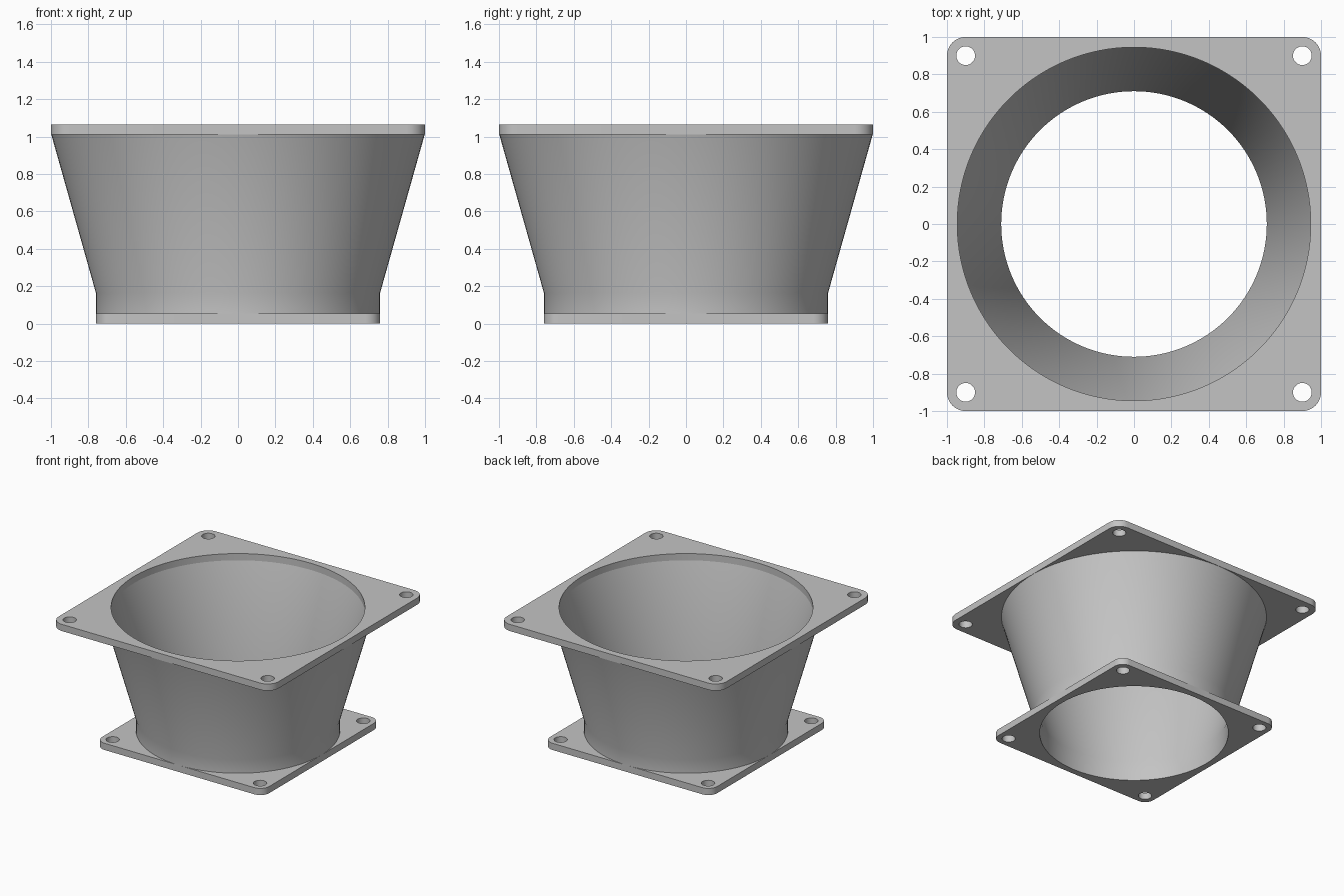
import bpy, bmesh
from math import cos, sin, pi, radians

if "Cube" in bpy.data.objects:
    bpy.data.objects.remove(bpy.data.objects["Cube"], do_unlink=True)

grey = bpy.data.materials.new("light grey")
grey.use_nodes = True
grey.diffuse_color = (0.55, 0.55, 0.55, 1)
grey.node_tree.nodes["Principled BSDF"].inputs["Base Color"].default_value = (0.55, 0.55, 0.55, 1)

SEGMENTS = 128


def select_only(obj):
    bpy.ops.object.select_all(action="DESELECT")
    obj.select_set(True)
    bpy.context.view_layer.objects.active = obj


def arc(cx, cy, r, start, end, steps):
    angles = [start + (end - start) * i / steps for i in range(steps + 1)]
    return [(cx + r * cos(a), cy + r * sin(a)) for a in angles]


def circle(cx, cy, r, n):
    return arc(cx, cy, r, 0, 2 * pi, n)[:-1]


def flange(name, half, corner, opening, hole_offset, hole_r, z0, z1):
    """Rounded square plate with a central opening and four screw holes."""
    c = half - corner
    outline = []
    for i, (sx, sy) in enumerate([(1, 1), (-1, 1), (-1, -1), (1, -1)]):
        outline += arc(sx * c, sy * c, corner, i * pi / 2, (i + 1) * pi / 2, 10)
    loops = [outline, circle(0, 0, opening, SEGMENTS)]
    loops += [circle(sx * hole_offset, sy * hole_offset, hole_r, 32)
              for sx in (-1, 1) for sy in (-1, 1)]

    curve = bpy.data.curves.new(name, "CURVE")
    curve.dimensions = "2D"
    curve.fill_mode = "BOTH"
    curve.extrude = (z1 - z0) / 2
    for loop in loops:
        spline = curve.splines.new("POLY")
        spline.points.add(len(loop) - 1)
        for point, (x, y) in zip(spline.points, loop):
            point.co = (x, y, 0, 1)
        spline.use_cyclic_u = True
    curve.materials.append(grey)
    obj = bpy.data.objects.new(name, curve)
    obj.location.z = (z0 + z1) / 2
    bpy.context.collection.objects.link(obj)
    select_only(obj)
    bpy.ops.object.convert(target="MESH")
    obj = bpy.context.object
    # Weld the caps to the rims
    bm = bmesh.new()
    bm.from_mesh(obj.data)
    bmesh.ops.remove_doubles(bm, verts=bm.verts, dist=0.0001)
    bmesh.ops.recalc_face_normals(bm, faces=bm.faces)
    bm.to_mesh(obj.data)
    bm.free()
    bpy.ops.object.shade_smooth_by_angle(angle=radians(30))


def revolve(name, profile):
    """Closed (radius, height) profile turned around the z axis."""
    bm = bmesh.new()
    rings = [[bm.verts.new((x, y, z)) for x, y in circle(0, 0, r, SEGMENTS)]
             for r, z in profile]
    for a, b in zip(rings, rings[1:] + rings[:1]):
        for i in range(SEGMENTS):
            j = (i + 1) % SEGMENTS
            bm.faces.new((a[i], a[j], b[j], b[i]))
    bmesh.ops.recalc_face_normals(bm, faces=bm.faces)
    mesh = bpy.data.meshes.new(name)
    bm.to_mesh(mesh)
    bm.free()
    mesh.materials.append(grey)
    obj = bpy.data.objects.new(name, mesh)
    bpy.context.collection.objects.link(obj)
    select_only(obj)
    bpy.ops.object.shade_smooth_by_angle(angle=radians(30))


# Mounting plates
BASE, TOP, HEIGHT = 0.055, 1.01, 1.065
flange("bottom_flange", 0.76, 0.08, 0.71, 0.67, 0.05, 0, BASE)
flange("top_flange", 1.0, 0.1, 0.945, 0.9, 0.05, TOP, HEIGHT)

# Flared duct: short straight collar, then a cone
revolve("flared_duct", [(0.76, BASE), (0.76, 0.165), (0.998, TOP),
                        (0.945, TOP), (0.71, 0.165), (0.71, BASE)])
